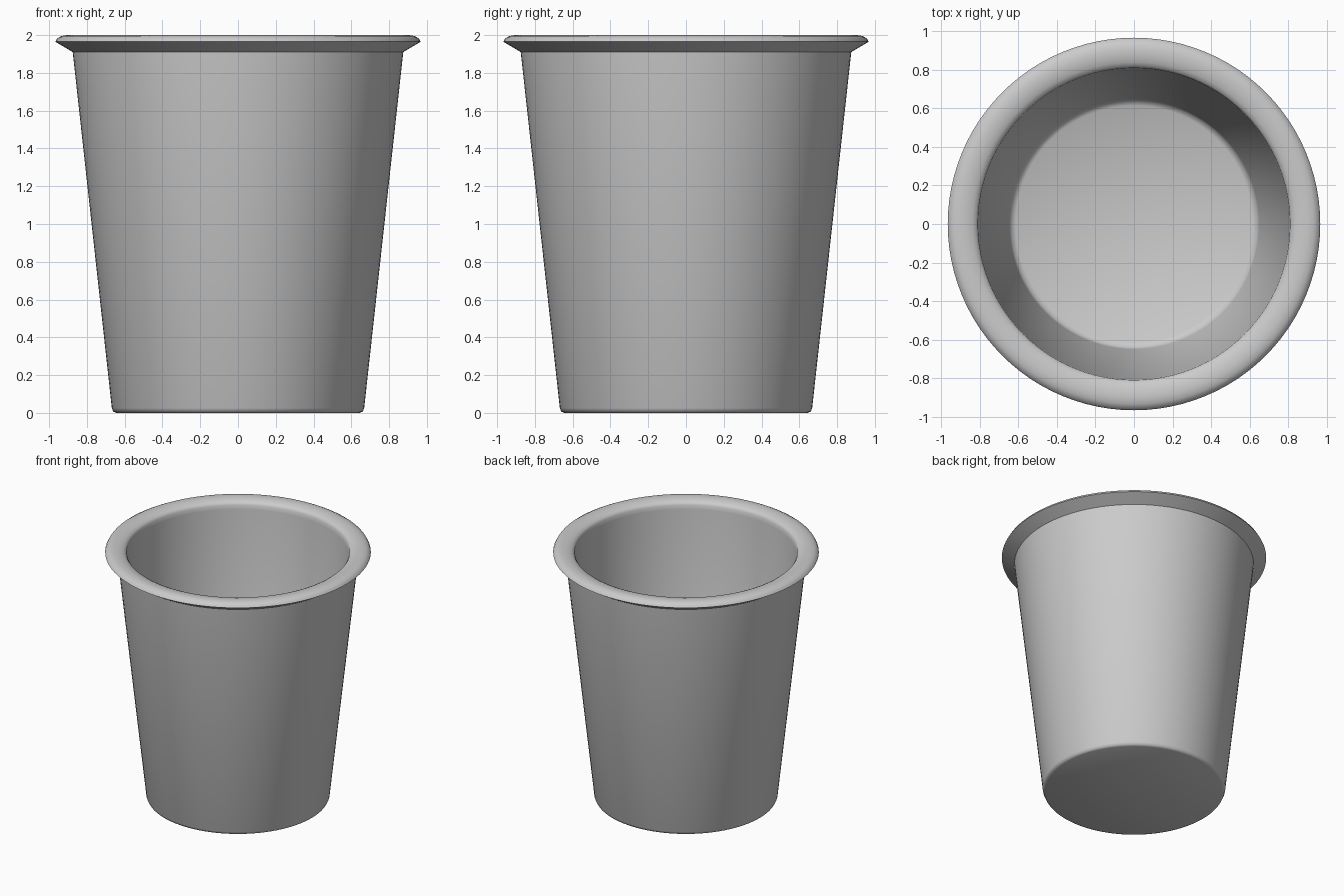
import bpy, bmesh
from math import cos, sin, pi, radians

if "Cube" in bpy.data.objects:
    bpy.data.objects.remove(bpy.data.objects["Cube"])

SEGMENTS = 96


def lathe(name, profile, angle=45):
    """Revolve an (r, z) profile that starts and ends on the axis."""
    bm = bmesh.new()
    rings = []
    for r, z in profile:
        if r == 0:
            rings.append([bm.verts.new((0, 0, z))] * SEGMENTS)
        else:
            rings.append([bm.verts.new((r * cos(2 * pi * i / SEGMENTS),
                                        r * sin(2 * pi * i / SEGMENTS), z))
                          for i in range(SEGMENTS)])
    for a, b in zip(rings, rings[1:]):
        for i in range(SEGMENTS):
            j = (i + 1) % SEGMENTS
            corners = list(dict.fromkeys((a[i], a[j], b[j], b[i])))
            bm.faces.new(corners)
    bmesh.ops.recalc_face_normals(bm, faces=bm.faces)
    mesh = bpy.data.meshes.new(name)
    bm.to_mesh(mesh)
    bm.free()
    obj = bpy.data.objects.new(name, mesh)
    bpy.context.collection.objects.link(obj)
    bpy.context.view_layer.objects.active = obj
    obj.select_set(True)
    bpy.ops.object.shade_smooth_by_angle(angle=radians(angle))
    obj.select_set(False)
    return obj


# Tapered cup: base, outer wall, rolled rim, inner wall, inner floor
base = [(0, 0), (0.645, 0), (0.66, 0.007), (0.668, 0.025)]
rim = [(0.875, 1.91), (0.967, 1.965), (0.957, 1.983), (0.935, 1.995),
       (0.905, 2.0), (0.87, 1.998), (0.84, 1.99), (0.82, 1.98), (0.81, 1.965)]
inside = [(0.808, 1.93), (0.65, 0.09), (0.64, 0.065), (0.615, 0.05), (0, 0.05)]
lathe("cup", base + rim + inside)
